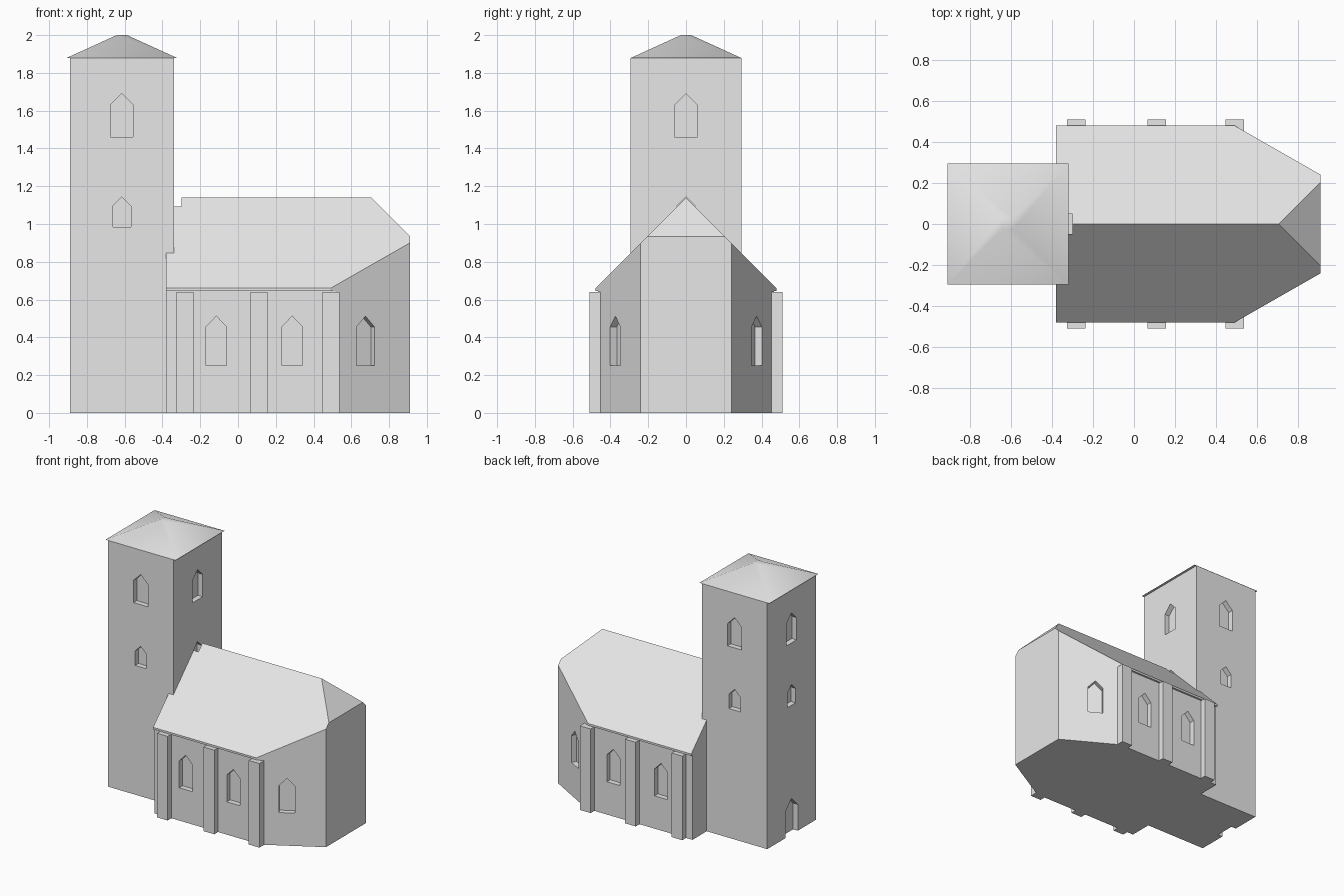
import bpy, bmesh, math
from mathutils import Vector, Matrix

if "Cube" in bpy.data.objects:
    bpy.data.objects.remove(bpy.data.objects["Cube"])

stone = bpy.data.materials.new("pale_grey")
stone.diffuse_color = (0.8, 0.8, 0.8, 1)
stone.use_nodes = True
stone.node_tree.nodes["Principled BSDF"].inputs["Base Color"].default_value = stone.diffuse_color


def finish(name, bm):
    bmesh.ops.recalc_face_normals(bm, faces=bm.faces)
    me = bpy.data.meshes.new(name)
    bm.to_mesh(me)
    bm.free()
    me.materials.append(stone)
    ob = bpy.data.objects.new(name, me)
    bpy.context.collection.objects.link(ob)
    return ob


def add_box(bm, x0, x1, y0, y1, z0, z1):
    m = Matrix.Translation(((x0 + x1) / 2, (y0 + y1) / 2, (z0 + z1) / 2))
    bmesh.ops.create_cube(bm, size=1, matrix=m @ Matrix.Diagonal((x1 - x0, y1 - y0, z1 - z0, 1)))


def add_prism(bm, points, offset):
    face = bm.faces.new([bm.verts.new(p) for p in points])
    ext = bmesh.ops.extrude_face_region(bm, geom=[face], use_keep_orig=True)
    verts = [g for g in ext["geom"] if isinstance(g, bmesh.types.BMVert)]
    bmesh.ops.translate(bm, verts=verts, vec=offset)


def add_pointed(bm, x, y, normal, half, z0, shoulder, top, depth=0.04):
    """Pointed opening straddling the wall point (x, y) with outward normal."""
    n = Vector((normal[0], normal[1], 0)).normalized()
    side = Vector((-n.y, n.x, 0))
    base = Vector((x, y, 0)) - n * depth
    outline = [(-half, z0), (half, z0), (half, shoulder), (0, top), (-half, shoulder)]
    add_prism(bm, [base + side * s + Vector((0, 0, z)) for s, z in outline], n * depth * 2)


def cut(target, bm):
    cutter = finish("opening_cutter", bm)
    cutter.hide_render = True
    mod = target.modifiers.new("openings", "BOOLEAN")
    mod.operation = "DIFFERENCE"
    mod.solver = "EXACT"
    mod.object = cutter
    bpy.context.view_layer.objects.active = target
    bpy.ops.object.modifier_apply(modifier=mod.name)
    bpy.data.objects.remove(cutter)


# Tower shaft
TX, HX, HY = -0.615, 0.275, 0.293
bm = bmesh.new()
add_box(bm, TX - HX, TX + HX, -HY, HY, 0, 1.878)
tower = finish("tower", bm)

# Tower windows on all four sides, door on the west side
bm = bmesh.new()
for nx, ny in ((1, 0), (-1, 0), (0, 1), (0, -1)):
    wx, wy = TX + nx * HX, ny * HY
    add_pointed(bm, wx, wy, (nx, ny), 0.06, 1.46, 1.63, 1.69)
    add_pointed(bm, wx, wy, (nx, ny), 0.048, 0.985, 1.095, 1.143)
add_pointed(bm, TX - HX, 0, (-1, 0), 0.075, -0.05, 0.2, 0.275)
cut(tower, bm)

# Low pyramid roof with a blunt tip
bm = bmesh.new()
bmesh.ops.create_cone(bm, cap_ends=True, segments=4, radius1=0.295 * math.sqrt(2),
                      radius2=0.027 * math.sqrt(2), depth=0.122,
                      matrix=Matrix.Translation((TX, 0, 1.939)) @ Matrix.Rotation(math.pi / 4, 4, "Z"))
roof = finish("tower_roof", bm)
bpy.context.view_layer.objects.active = roof
roof.select_set(True)
bpy.ops.object.shade_smooth_by_angle(angle=math.radians(40))
roof.select_set(False)

# Nave: gabled profile with a small eaves lip, trimmed to a three-sided apse and hip
half = [(0.465, 0), (0.465, 0.645), (0.48, 0.645), (0.48, 0.66)]
profile = half + [(0, 1.14)] + [(-y, z) for y, z in reversed(half)]
bm = bmesh.new()
add_prism(bm, [(-0.38, y, z) for y, z in profile], Vector((1.29, 0, 0)))
trims = [((0.49, 0.48, 0), (0.24, 0.42, 0)),
         ((0.49, -0.48, 0), (0.24, -0.42, 0)),
         ((0.705, 0, 1.14), (1, 0, 1))]
for co, no in trims:
    bmesh.ops.bisect_plane(bm, geom=bm.verts[:] + bm.edges[:] + bm.faces[:], dist=1e-5,
                           plane_co=co, plane_no=no, clear_outer=True)
    bmesh.ops.holes_fill(bm, edges=[e for e in bm.edges if e.is_boundary], sides=0)
nave = finish("nave", bm)

# Nave and apse windows, plus the notch where the tower window meets the ridge
bm = bmesh.new()
for s in (-1, 1):
    for x in (-0.115, 0.287):
        add_pointed(bm, x, s * 0.465, (0, s), 0.055, 0.25, 0.455, 0.512)
    add_pointed(bm, 0.675, s * 0.374, (0.24, s * 0.42), 0.055, 0.25, 0.455, 0.512)
add_pointed(bm, TX + HX, 0, (1, 0), 0.048, 0.985, 1.095, 1.143)
cut(nave, bm)

# Buttresses
for s, label in ((-1, "front"), (1, "back")):
    for i, x in enumerate((-0.281, 0.112, 0.492)):
        bm = bmesh.new()
        add_box(bm, x - 0.045, x + 0.045, min(s * 0.45, s * 0.51), max(s * 0.45, s * 0.51), 0, 0.641)
        finish(f"{label}_buttress_{i + 1}", bm)
